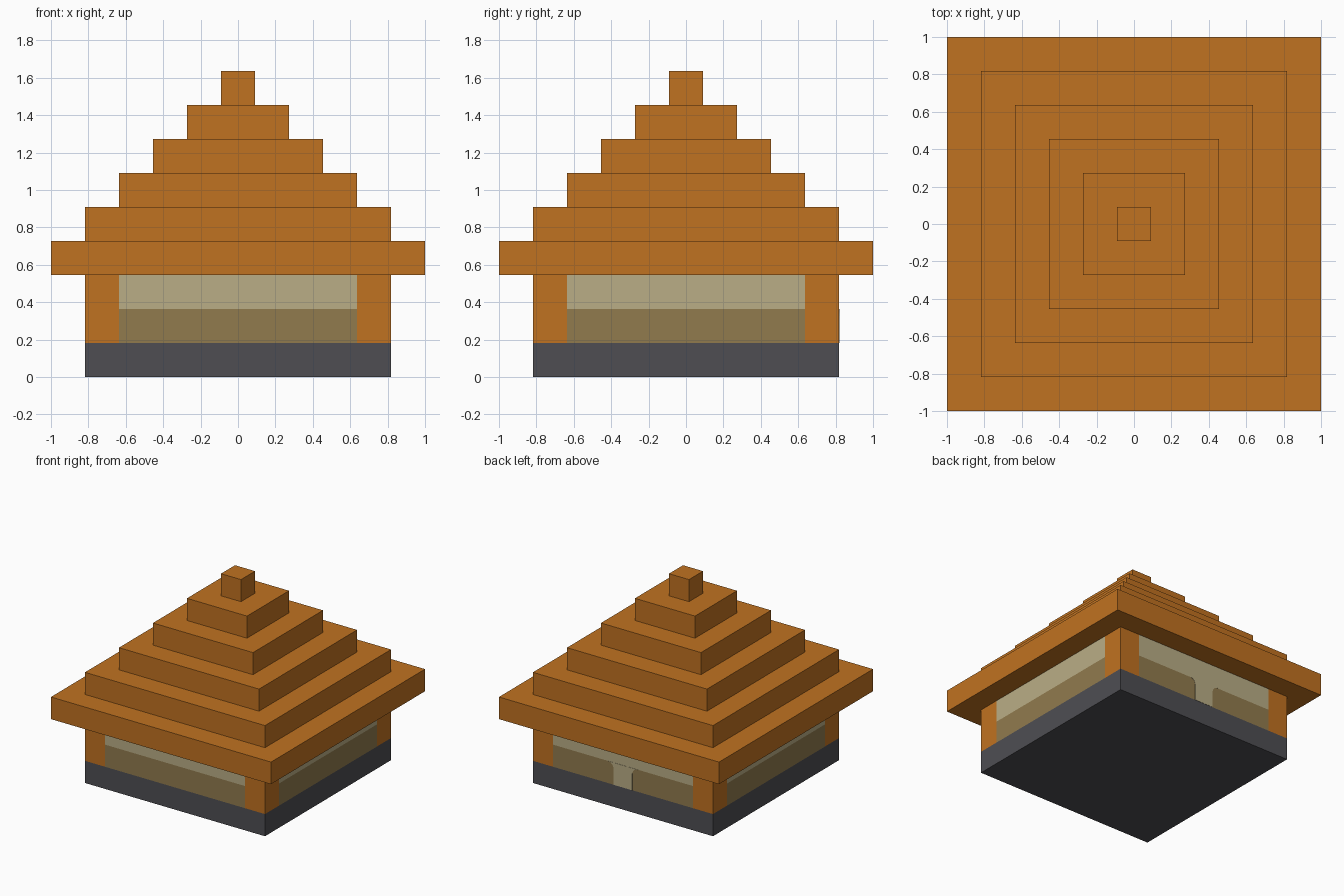
import bpy
import bmesh
from math import sin, cos, pi
from mathutils import Vector

if "Cube" in bpy.data.objects:
    bpy.data.objects.remove(bpy.data.objects["Cube"], do_unlink=True)

U = 1 / 11          # half of one step
STEP = 2 * U        # height of every layer
BODY = 9 * U        # half width of the body
PANEL = 7 * U       # half width of the wall panels


def material(name, colour):
    mat = bpy.data.materials.new(name)
    mat.use_nodes = True
    mat.diffuse_color = (*colour, 1)
    mat.node_tree.nodes["Principled BSDF"].inputs["Base Color"].default_value = (*colour, 1)
    return mat


orange = material("orange wood", (0.527, 0.168, 0.015))
cream = material("pale wall", (0.491, 0.423, 0.238))
brown = material("tan wainscot", (0.283, 0.198, 0.076))
grey = material("dark stone", (0.077, 0.076, 0.086))


def finish(name, bm, *mats):
    bmesh.ops.recalc_face_normals(bm, faces=bm.faces[:])
    mesh = bpy.data.meshes.new(name)
    bm.to_mesh(mesh)
    bm.free()
    for mat in mats:
        mesh.materials.append(mat)
    obj = bpy.data.objects.new(name, mesh)
    bpy.context.collection.objects.link(obj)
    return obj


def box(half, bottom, height):
    bm = bmesh.new()
    bmesh.ops.create_cube(bm, size=1)
    bmesh.ops.scale(bm, vec=(2 * half, 2 * half, height), verts=bm.verts[:])
    bmesh.ops.translate(bm, vec=(0, 0, bottom + height / 2), verts=bm.verts[:])
    return bm


def cut(bm, point, normal):
    bmesh.ops.bisect_plane(bm, geom=bm.verts[:] + bm.edges[:] + bm.faces[:],
                           plane_co=point, plane_no=normal)


# Stone base
finish("stone_base", box(BODY, 0, STEP), grey)

# Walls: corner posts, pale upper band and tan lower band, all flush
walls = box(BODY, STEP, 2 * STEP)
for axis in (Vector((1, 0, 0)), Vector((0, 1, 0))):
    for side in (-1, 1):
        cut(walls, axis * side * PANEL, axis)
cut(walls, (0, 0, 2 * STEP), (0, 0, 1))
for face in walls.faces:
    c = face.calc_center_median()
    on_panel = min(abs(c.x), abs(c.y)) < PANEL and abs(face.normal.z) < 0.5
    if on_panel:
        face.material_index = 1 if c.z > 2 * STEP else 2
finish("walls", walls, orange, cream, brown)

# Back doorway: pale strip between the tan panels, flaring into their round corners
gap, radius, thick = 0.085, 0.05, 0.002
right = [(gap, STEP)]
for i in range(7):
    a = pi / 2 * i / 6
    right.append((gap + radius - radius * cos(a),
                  2 * STEP - radius + radius * sin(a)))
outline = right + [(-x, z) for x, z in reversed(right)]
door = bmesh.new()
face = door.faces.new([door.verts.new((x, BODY, z)) for x, z in outline])
new = bmesh.ops.extrude_face_region(door, geom=[face])["geom"]
bmesh.ops.translate(door, vec=(0, thick, 0),
                    verts=[v for v in new if isinstance(v, bmesh.types.BMVert)])
finish("back_doorway", door, cream)

# Stepped roof
for i in range(6):
    finish(f"roof_step_{i + 1}", box((11 - 2 * i) * U, (3 + i) * STEP, STEP), orange)
